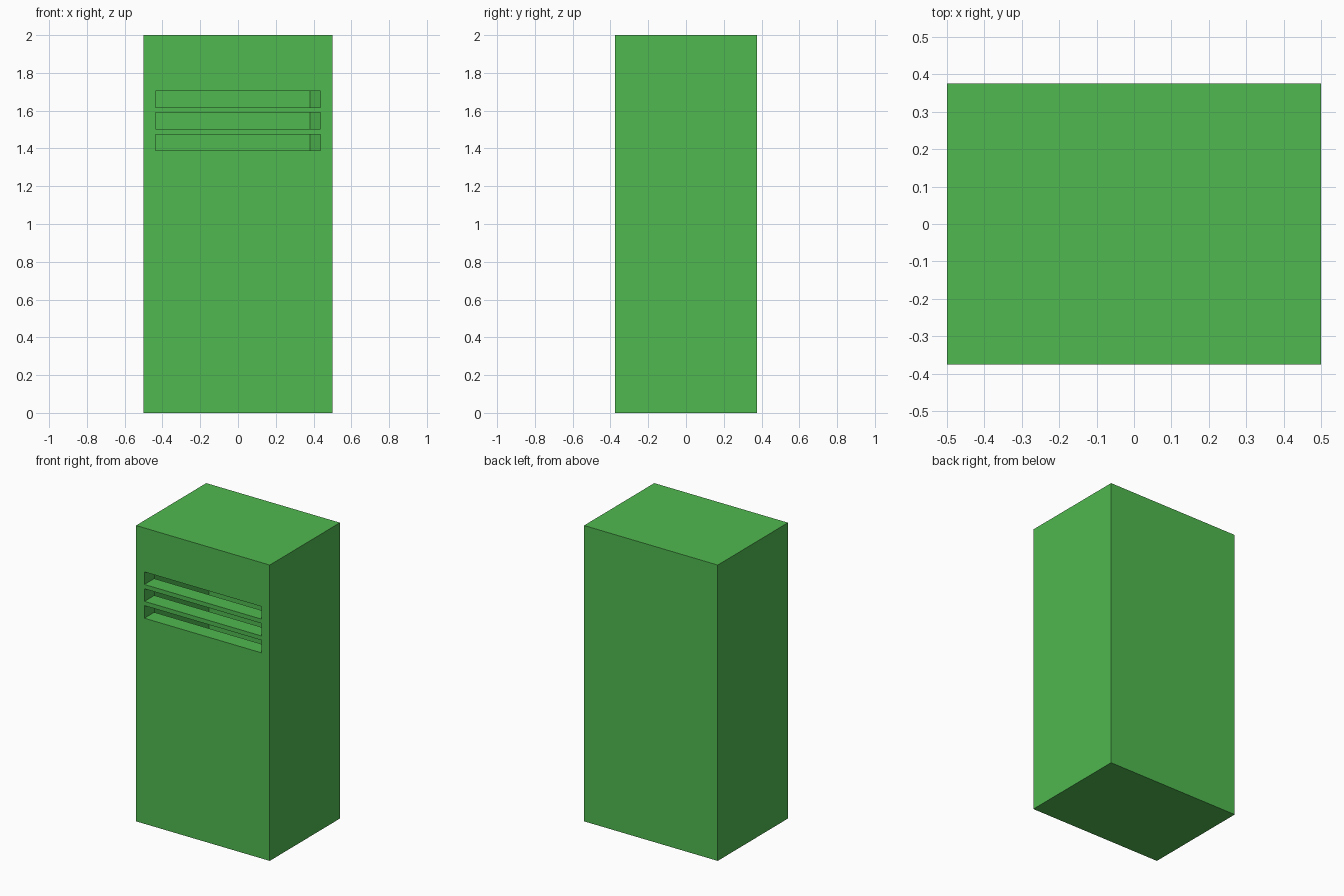
import bpy, bmesh

if "Cube" in bpy.data.objects:
    bpy.data.objects.remove(bpy.data.objects["Cube"])


def prism(name, outline, z0, z1):
    """Extrude a flat xy outline from z0 up to z1."""
    bm = bmesh.new()
    face = bm.faces.new([bm.verts.new((x, y, z0)) for x, y in outline])
    ext = bmesh.ops.extrude_face_region(bm, geom=[face])
    top = [v for v in ext["geom"] if isinstance(v, bmesh.types.BMVert)]
    bmesh.ops.translate(bm, verts=top, vec=(0, 0, z1 - z0))
    bmesh.ops.recalc_face_normals(bm, faces=bm.faces)
    mesh = bpy.data.meshes.new(name)
    bm.to_mesh(mesh)
    bm.free()
    obj = bpy.data.objects.new(name, mesh)
    bpy.context.collection.objects.link(obj)
    return obj


def rect(x0, x1, y0, y1):
    return [(x0, y0), (x1, y0), (x1, y1), (x0, y1)]


def cut(target, cutter):
    mod = target.modifiers.new(cutter.name, "BOOLEAN")
    mod.operation = "DIFFERENCE"
    mod.solver = "EXACT"
    mod.object = cutter
    cutter.hide_render = True
    cutter.hide_set(True)


green = bpy.data.materials.new("green_paint")
green.diffuse_color = (0.08, 0.48, 0.08, 1)
green.use_nodes = True
green.node_tree.nodes["Principled BSDF"].inputs["Base Color"].default_value = green.diffuse_color

# Cabinet body
cabinet = prism("locker_body", rect(-0.5, 0.5, -0.375, 0.375), 0, 2)
cabinet.data.materials.append(green)

# Hollow inside, with one slanted rear corner
cavity = prism("cavity_cutter", [(-0.45, -0.27), (0.45, -0.27), (0.45, 0.275),
                                 (0.38, 0.335), (-0.45, 0.335)], 0.05, 1.95)
cavity.data.materials.append(green)
cut(cabinet, cavity)

# Three vent slots through the front wall
for i in range(3):
    z = 1.39 + i * 0.114
    slot = prism(f"vent_cutter_{i + 1}", rect(-0.437, 0.437, -0.45, -0.2), z, z + 0.085)
    slot.data.materials.append(green)
    cut(cabinet, slot)
